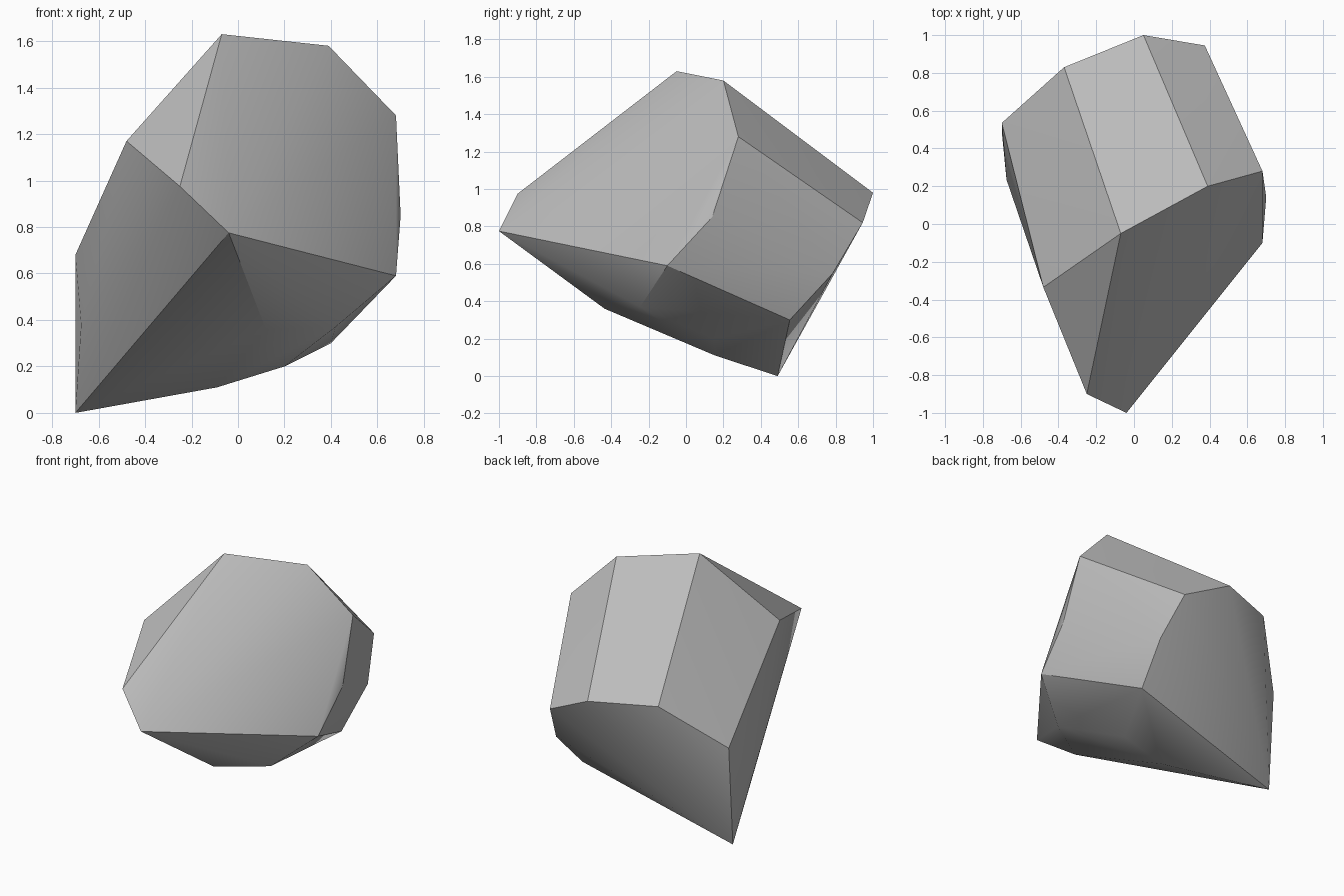
import bpy
import bmesh
import math

default_cube = bpy.data.objects.get("Cube")
if default_cube:
    bpy.data.objects.remove(default_cube, do_unlink=True)


def make_material(name, color):
    mat = bpy.data.materials.new(name)
    mat.use_nodes = True
    mat.diffuse_color = color
    mat.node_tree.nodes["Principled BSDF"].inputs["Base Color"].default_value = color
    return mat


def make_hull(name, corners, material, sharp_angle):
    """Wrap a convex skin around the corner points and keep its sharp ridges."""
    bm = bmesh.new()
    for corner in corners:
        bm.verts.new(corner)
    bmesh.ops.convex_hull(bm, input=bm.verts[:], use_existing_faces=False)
    loose = [v for v in bm.verts if not v.link_faces]
    bmesh.ops.delete(bm, geom=loose, context="VERTS")
    # Merge nearly flat triangles into the broad chipped facets
    bmesh.ops.dissolve_limit(bm, angle_limit=math.radians(1.5),
                             verts=bm.verts[:], edges=bm.edges[:])
    bmesh.ops.recalc_face_normals(bm, faces=bm.faces[:])
    mesh = bpy.data.meshes.new(name)
    bm.to_mesh(mesh)
    bm.free()
    mesh.materials.append(material)
    obj = bpy.data.objects.new(name, mesh)
    bpy.context.collection.objects.link(obj)
    bpy.ops.object.select_all(action="DESELECT")
    bpy.context.view_layer.objects.active = obj
    obj.select_set(True)
    bpy.ops.object.shade_smooth_by_angle(angle=math.radians(sharp_angle))
    return obj


# Corners of the chipped boulder, grouped by region
crown = [(-.07, -.05, 1.63), (.39, .2, 1.58), (.68, .28, 1.28), (-.48, -.335, 1.17)]
front_tip = [(-.25, -.9, .975), (-.04, -1, .775), (.12, -.435, .36)]
left_side = [(.7, .14, .85), (.68, -.1, .59), (.42, -.245, .37)]
back = [(.05, 1, .98), (.375, .945, .82), (-.37, .83, .99), (.44, .785, .55)]
right_side = [(-.7, .535, .68), (-.675, .235, .38)]
underside = [(-.7, .49, 0), (-.09, .155, .11), (.2, .15, .2), (.4, .555, .3)]

stone = make_material("grey stone", (.5, .5, .5, 1))
make_hull("boulder", crown + front_tip + left_side + back + right_side + underside,
          stone, 30)
